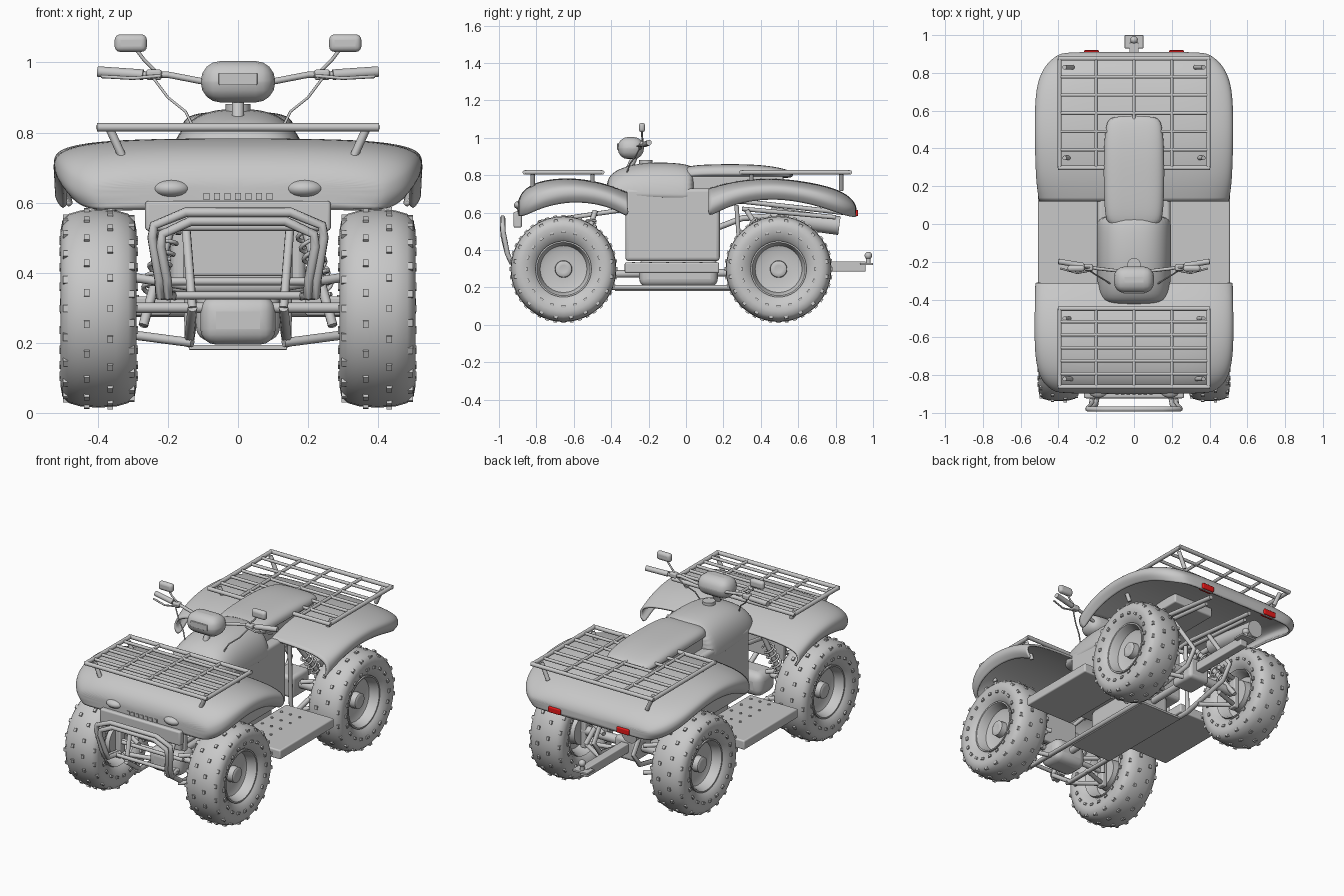
import bpy, bmesh, math
from mathutils import Vector, Matrix

if "Cube" in bpy.data.objects:
    bpy.data.objects.remove(bpy.data.objects["Cube"])

def material(name, rgb):
    m = bpy.data.materials.new(name)
    m.use_nodes = True
    m.diffuse_color = (*rgb, 1)
    m.node_tree.nodes["Principled BSDF"].inputs["Base Color"].default_value = (*rgb, 1)
    return m

GREY = material("light_grey", (0.58, 0.58, 0.58))
RED = material("lamp_red", (0.8, 0.01, 0.01))
SIDES = ((1, "left"), (-1, "right"))

def finish(name, bm, mat=GREY, angle=40, mods=()):
    bmesh.ops.recalc_face_normals(bm, faces=bm.faces)
    me = bpy.data.meshes.new(name)
    bm.to_mesh(me)
    bm.free()
    me.materials.append(mat)
    ob = bpy.data.objects.new(name, me)
    bpy.context.collection.objects.link(ob)
    for kind, settings in mods:
        mod = ob.modifiers.new(kind.lower(), kind)
        for key, value in settings.items():
            setattr(mod, key, value)
    bpy.ops.object.select_all(action='DESELECT')
    ob.select_set(True)
    bpy.context.view_layer.objects.active = ob
    bpy.ops.object.shade_smooth_by_angle(angle=math.radians(angle))
    return ob

def box(name, c, size, bevel=0.008, mat=GREY):
    bm = bmesh.new()
    bmesh.ops.create_cube(bm, size=1, matrix=Matrix.Translation(c) @ Matrix.Diagonal((*size, 1)))
    mods = [('BEVEL', dict(width=bevel, segments=4))] if bevel else []
    return finish(name, bm, mat, mods=mods)

def ellipsoid(name, c, size):
    bm = bmesh.new()
    bmesh.ops.create_uvsphere(bm, u_segments=24, v_segments=14, radius=1,
                              matrix=Matrix.Translation(c) @ Matrix.Diagonal((*size, 1)))
    return finish(name, bm, angle=60)

def rods(name, pairs, r, seg=10):
    """Straight capped rods, all in one part."""
    bm = bmesh.new()
    for a, b in pairs:
        a, b = Vector(a), Vector(b)
        rot = (b - a).to_track_quat('Z', 'Y').to_matrix().to_4x4()
        bmesh.ops.create_cone(bm, cap_ends=True, segments=seg, radius1=r, radius2=r,
                              depth=(b - a).length, matrix=Matrix.Translation((a + b) / 2) @ rot)
    return finish(name, bm)

def tube(name, pts, r):
    """Bent pipe that follows a list of points."""
    cu = bpy.data.curves.new(name, 'CURVE')
    cu.dimensions, cu.bevel_depth, cu.bevel_resolution, cu.use_fill_caps = '3D', r, 2, True
    sp = cu.splines.new('POLY')
    sp.points.add(len(pts) - 1)
    for p, co in zip(sp.points, pts):
        p.co = (*co, 1)
    ob = bpy.data.objects.new(name, cu)
    bpy.context.collection.objects.link(ob)
    cu.materials.append(GREY)
    bpy.ops.object.select_all(action='DESELECT')
    ob.select_set(True)
    bpy.context.view_layer.objects.active = ob
    bpy.ops.object.convert(target='MESH')
    bpy.ops.object.shade_smooth_by_angle(angle=math.radians(50))

def loft(name, sections, n, lip=None):
    """Arched cross-sections (y, half width, top, bottom) skinned along y; a lip makes an open shell."""
    bm = bmesh.new()
    rows, steps = [], 20
    for y, w, top, low in sections:
        base = low + (lip[1] if lip else 0)
        pts = []
        for i in range(steps + 1):
            c, s = math.cos(math.pi * i / steps), math.sin(math.pi * i / steps)
            pts.append((math.copysign(abs(c) ** (2 / n), c) * w, base + (top - base) * abs(s) ** (2 / n)))
        if lip:
            pts = [(w - lip[0], low)] + pts + [(lip[0] - w, low)]
        rows.append([bm.verts.new((x, y, z)) for x, z in pts])
    for a, b in zip(rows, rows[1:]):
        for i in range(len(a) - 1):
            bm.faces.new((a[i], a[i + 1], b[i + 1], b[i]))
        if not lip:
            bm.faces.new((a[0], b[0], b[-1], a[-1]))
    if not lip:
        bm.faces.new(rows[0])
    bm.faces.new(rows[-1])
    mods = [('SUBSURF', dict(levels=2, render_levels=2))]
    if lip:
        mods.append(('SOLIDIFY', dict(thickness=0.012, offset=-1)))
    return finish(name, bm, angle=75, mods=mods)

def lathe(name, profile, c, flip=1, seg=40):
    """Profile of (x, radius) turned about the x axis."""
    bm = bmesh.new()
    vs = [bm.verts.new((x * flip, 0, r)) for x, r in profile]
    es = [bm.edges.new(p) for p in zip(vs, vs[1:])]
    bmesh.ops.spin(bm, geom=vs + es, cent=(0, 0, 0), axis=(1, 0, 0), angle=math.tau, steps=seg)
    bmesh.ops.remove_doubles(bm, verts=bm.verts, dist=1e-4)
    bmesh.ops.translate(bm, verts=bm.verts, vec=c)
    return finish(name, bm, angle=35)

# wheels
half = [(.072, .148), (.09, .165), (.103, .195), (.108, .225), (.103, .252), (.085, .27), (.05, .28)]
tyre = half + [(0, .283)] + [(-x, r) for x, r in reversed(half)]
rim = [(.072, .15), (.084, .15), (.084, .142), (.07, .135), (.03, .125), (.02, .1), (.02, .046),
       (.055, .044), (.06, .036), (.06, .02), (.056, 0)]
rim_back = [(-.072, .15), (-.084, .146), (-.07, .135), (-.02, .12), (-.015, .09), (-.07, .085), (-.07, 0)]
knob_rows = [(.034, .282, 0), (-.034, .282, .5), (.094, .261, .5), (-.094, .261, 0), (.104, .2, 0), (-.104, .2, 0)]
for end, wy in (("front", -.655), ("rear", .495)):
    for s, side in SIDES:
        c = (s * .398, wy, .298)
        lathe(f"{end}_{side}_tyre", tyre, c)
        lathe(f"{end}_{side}_rim", rim, c, s)
        lathe(f"{end}_{side}_drum", rim_back, c, s)
        bm = bmesh.new()
        for x, r, phase in knob_rows:
            for i in range(20):
                m = Matrix.Translation(c) @ Matrix.Rotation(math.tau * (i + phase) / 20, 4, 'X')
                m = m @ Matrix.Translation((x, 0, r)) @ Matrix.Diagonal((.016, .02, .014, 1))
                bmesh.ops.create_cube(bm, size=1, matrix=m)
        finish(f"{end}_{side}_tread", bm)

# fenders, tank and seat
loft("front_fender", [(-.312, .525, .71, .575), (-.35, .526, .725, .6), (-.45, .528, .762, .643),
     (-.6, .53, .787, .66), (-.72, .524, .78, .64), (-.8, .505, .762, .612), (-.85, .475, .735, .588),
     (-.885, .43, .7, .578), (-.9, .38, .655, .585)], 3.6, (.03, .035))
loft("rear_fender", [(.12, .505, .73, .575), (.2, .518, .755, .62), (.3, .524, .775, .655),
     (.45, .528, .787, .675), (.6, .528, .772, .66), (.72, .52, .75, .63), (.8, .495, .727, .602),
     (.86, .455, .697, .582), (.9, .4, .66, .575), (.912, .35, .625, .58)], 3.6, (.03, .035))
loft("tank", [(-.425, .14, .76, .68), (-.4, .18, .815, .67), (-.3, .195, .858, .66), (-.15, .2, .872, .65),
     (0, .2, .862, .65), (.05, .19, .84, .65)], 2.6)
loft("seat", [(-.02, .13, .835, .77), (.03, .155, .855, .785), (.2, .162, .86, .785), (.4, .162, .858, .785),
     (.53, .15, .835, .785), (.575, .125, .815, .785)], 4)
box("seat_base", (0, .27, .755), (.27, .5, .08))
box("body_panel", (0, -.072, .535), (.385, .505, .39), .02)
box("engine_case", (0, -.04, .28), (.24, .42, .15), .04)
box("front_gearbox", (0, -.62, .265), (.215, .16, .14), .045)
box("rear_gearbox", (0, .495, .3), (.14, .16, .13), .02)
box("radiator", (0, -.72, .47), (.285, .05, .16))
box("radiator_frame", (0, -.705, .47), (.31, .03, .18))
box("skid_plate", (0, -.07, .187), (.28, .62, .014), .003)
rods("tank_cap", [((0, -.215, .85), (0, -.215, .882))], .035, 20)

# footrests
for s, side in SIDES:
    box(f"{side}_footrest", (s * .35, -.075, .305), (.315, .505, .055))
    rods(f"{side}_footrest_studs", [((s * (.23 + .06 * i), -.28 + .09 * j, .33), (s * (.23 + .06 * i), -.28 + .09 * j, .337))
         for i in range(3) for j in range(5)], .008)

# luggage racks
for name, y0, y1, feet in (("front_rack", -.862, -.448, (-.82, -.5)), ("rear_rack", .297, .876, (.35, .83))):
    rails = [((x, y0, .815), (x, y1, .815)) for x in (-.2, 0, .2)]
    for i in range(1, 6):
        y = y0 + (y1 - y0) * i / 6
        rails.append(((-.395, y, .815), (.395, y, .815)))
    rods(name + "_bars", rails, .009)
    rods(name + "_frame", [((-.402, y, .815), (.402, y, .815)) for y in (y0, y1)]
         + [((x, y0, .815), (x, y1, .815)) for x in (-.394, .394)], .012)
    rods(name + "_feet", [((s * .325, y, .72), (s * .368, y, .815)) for s in (1, -1) for y in feet], .012)

# steering and mirrors
rods("steering_column", [((0, -.31, .82), (0, -.265, .92))], .018)
box("lamp_pod", (0, -.295, .945), (.212, .14, .118), .056)
box("lamp_lens", (0, -.365, .953), (.11, .008, .035), .003)
for s, side in SIDES:
    tube(f"{side}_handlebar", [(0, -.25, .93), (s * .07, -.25, .94), (s * .2, -.235, .965), (s * .27, -.22, .965), (s * .39, -.2, .972)], .009)
    rods(f"{side}_grip", [((s * .27, -.22, .965), (s * .4, -.198, .974))], .015, 14)
    tube(f"{side}_brake_lever", [(s * .22, -.245, .962), (s * .3, -.26, .955), (s * .39, -.235, .96)], .005)
    box(f"{side}_switch", (s * .24, -.23, .965), (.045, .035, .03))
    tube(f"{side}_mirror_stem", [(s * .23, -.23, .97), (s * .27, -.235, 1.01), (s * .3, -.235, 1.05)], .005)
    box(f"{side}_mirror", (s * .306, -.235, 1.055), (.092, .034, .05), .016)
    tube(f"{side}_cable", [(s * .245, -.24, .96), (s * .2, -.27, .9), (s * .15, -.3, .86), (s * .12, -.32, .8)], .004)

# nose, bumper and lamps
box("grille", (0, -.9, .562), (.53, .045, .085), .01)
for i in range(7):
    box(f"vent_{i}", ((i - 3) * .03, -.9, .617), (.018, .009, .02), 0)
for name, w, h in (("bumper_outer", 1, 0), ("bumper_inner", .9, -.025)):
    arm = [(.2, -.85, .335), (.222, -.935, .335), (.225, -.955, .38), (.245, -.978, .5), (.24, -.98, .535), (.15, -.98, .572)]
    arm = [(x * w, y, z + h * (z > .45)) for x, y, z in arm]
    tube(name, arm + [(-x, y, z) for x, y, z in reversed(arm)], .014)
rods("bumper_braces", [((-.22, -.88, .335), (.22, -.88, .335)), ((-.2, -.8, .375), (.2, -.8, .375))], .011)
for s, side in SIDES:
    ellipsoid(f"{side}_headlamp", (s * .19, -.875, .64), (.055, .045, .027))
    box(f"{side}_tail_lamp", (s * .225, .9, .598), (.08, .04, .034), .006, RED)

# frame and suspension
for s, side in SIDES:
    tube(f"{side}_lower_rail", [(s * .13, -.86, .3), (s * .14, -.72, .2), (s * .14, .3, .2), (s * .13, .62, .26), (s * .13, .68, .34), (s * .13, .5, .6)], .014)
    tube(f"{side}_upper_rail", [(s * .13, -.86, .3), (s * .15, -.78, .55), (s * .15, -.3, .62), (s * .15, .3, .66), (s * .14, .84, .6)], .013)
    rods(f"{side}_rear_stays", [((s * .15, .3, .62), (s * .14, .8, .575)), ((s * .14, .3, .2), (s * .15, .27, .64))], .012)
    for end, wy in (("front", -.655), ("rear", .495)):
        rods(f"{end}_{side}_arms", [((s * .13, wy + d, z0), (s * .32, wy, z1)) for d in (-.09, .09)
             for z0, z1 in ((.2, .225), (.36, .39))], .013)
        box(f"{end}_{side}_hub", (s * .315, wy, .3), (.035, .05, .2))
        lo, hi = Vector((s * .27, wy + .06, .25)), Vector((s * .17, wy + .17 * (1 if wy < 0 else -1), .61))
        rods(f"{end}_{side}_damper", [(lo, hi)], .014)
        axis = (hi - lo).normalized()
        u = axis.orthogonal().normalized()
        v = axis.cross(u)
        coil = []
        for i in range(85):
            a = math.tau * i / 12
            coil.append(lo.lerp(hi, .25 + .6 * i / 84) + (u * math.cos(a) + v * math.sin(a)) * .03)
        tube(f"{end}_{side}_spring", coil, .006)
rods("front_axle", [((-.36, -.655, .3), (.36, -.655, .3))], .015, 16)
rods("rear_axle", [((-.36, .495, .3), (.36, .495, .3))], .026, 16)
rods("drive_shaft", [((0, -.6, .27), (0, .45, .28))], .02, 14)

# exhaust and tow hitch
rods("muffler", [((-.2, .45, .58), (-.2, .82, .53))], .05, 24)
tube("exhaust_pipe", [(-.2, .46, .58), (-.19, .3, .57), (-.16, .12, .5), (-.1, 0, .45)], .016)
box("hitch_bar", (0, .75, .312), (.05, .42, .055), .005)
box("hitch_plate", (0, .965, .325), (.1, .07, .012), .003)
rods("hitch_pin", [((0, .975, .32), (0, .975, .37))], .012)
ellipsoid("hitch_ball", (0, .975, .37), (.02, .02, .02))
